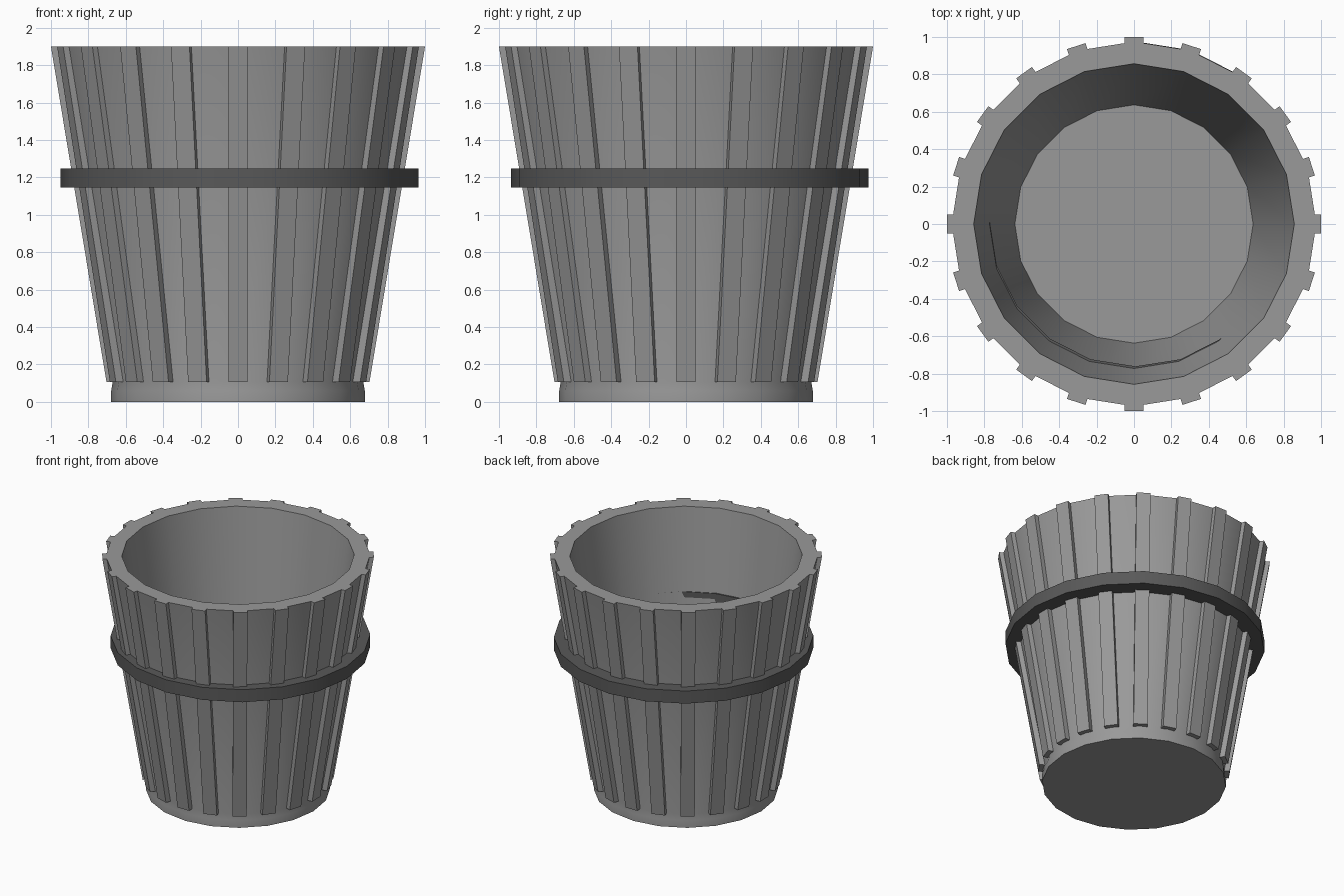
import bpy, bmesh, math
from mathutils import Matrix

SIDES = 20

cube = bpy.data.objects.get("Cube")
if cube:
    bpy.data.objects.remove(cube, do_unlink=True)


def material(name, value):
    mat = bpy.data.materials.new(name)
    mat.use_nodes = True
    colour = (value, value, value, 1)
    mat.diffuse_color = colour
    mat.node_tree.nodes["Principled BSDF"].inputs["Base Color"].default_value = colour
    return mat


def finish(bm, name, mat):
    bmesh.ops.recalc_face_normals(bm, faces=bm.faces)
    mesh = bpy.data.meshes.new(name)
    bm.to_mesh(mesh)
    bm.free()
    mesh.materials.append(mat)
    obj = bpy.data.objects.new(name, mesh)
    bpy.context.collection.objects.link(obj)
    bpy.ops.object.select_all(action='DESELECT')
    obj.select_set(True)
    bpy.context.view_layer.objects.active = obj
    bpy.ops.object.shade_smooth_by_angle(angle=math.radians(30))
    return obj


def lathe(name, profile, mat, closed=False):
    """Revolve (radius, height) points; an open profile gets end caps."""
    bm = bmesh.new()
    rings = []
    for r, z in profile:
        angles = [math.tau * i / SIDES for i in range(SIDES)]
        rings.append([bm.verts.new((r * math.cos(a), r * math.sin(a), z)) for a in angles])
    pairs = list(zip(rings, rings[1:]))
    if closed:
        pairs.append((rings[-1], rings[0]))
    else:
        bm.faces.new(rings[0])
        bm.faces.new(rings[-1])
    for low, high in pairs:
        for i in range(SIDES):
            j = (i + 1) % SIDES
            bm.faces.new((low[i], low[j], high[j], high[i]))
    return finish(bm, name, mat)


grey = material("mid grey", 0.32)
dark = material("dark grey", 0.1)

# Hollow tapered body with a short upright foot
lathe("bucket_body", [(0.678, 0), (0.678, 0.06), (0.67, 0.105), (0.975, 1.9),
                      (0.857, 1.9), (0.637, 0.2)], grey)

# Raised staves around the outside, leaning with the wall
bm = bmesh.new()
for i in range(SIDES):
    turn = Matrix.Rotation(math.tau * i / SIDES, 4, 'Z')
    for v in bmesh.ops.create_cube(bm, size=1)["verts"]:
        top = v.co.z > 0
        outer = 1.0 if top else 0.703
        v.co.x = outer if v.co.x > 0 else outer - 0.06
        v.co.y *= 0.104
        v.co.z = 1.9 if top else 0.105
        v.co = turn @ v.co
finish(bm, "staves", grey)

# Hoop, set slightly off centre
hoop = lathe("hoop", [(0.956, 1.145), (0.956, 1.247), (0.781, 1.247), (0.781, 1.145)],
             dark, closed=True)
hoop.location = (0.008, 0.02, 0)
